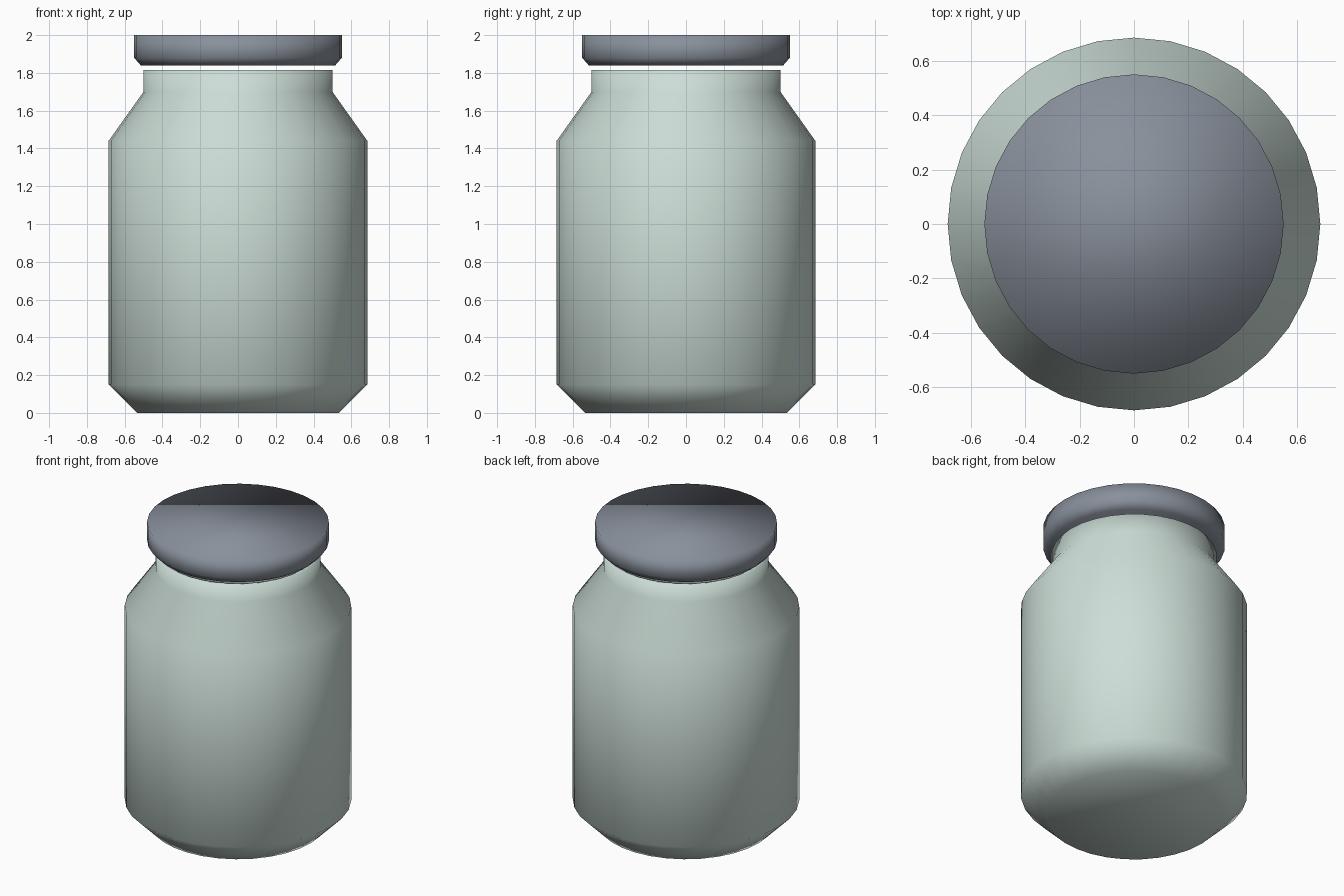
import bpy, bmesh, math

if "Cube" in bpy.data.objects:
    bpy.data.objects.remove(bpy.data.objects["Cube"])

SIDES = 32


def material(name, color):
    mat = bpy.data.materials.new(name)
    mat.diffuse_color = (*color, 1)
    mat.use_nodes = True
    mat.node_tree.nodes["Principled BSDF"].inputs["Base Color"].default_value = mat.diffuse_color
    return mat


def turned(name, profile, mat, cap_top):
    """Closed-bottom round part from a (radius, z) profile, smooth all over."""
    bm = bmesh.new()
    rings = [[bm.verts.new((r * math.cos(2 * math.pi * i / SIDES),
                            r * math.sin(2 * math.pi * i / SIDES), z))
              for i in range(SIDES)] for r, z in profile]
    for low, high in zip(rings, rings[1:]):
        for i in range(SIDES):
            j = (i + 1) % SIDES
            bm.faces.new((low[i], low[j], high[j], high[i]))
    bm.faces.new(rings[0][::-1])
    if cap_top:
        bm.faces.new(rings[-1])
    for f in bm.faces:
        f.smooth = True
    mesh = bpy.data.meshes.new(name)
    bm.to_mesh(mesh)
    bm.free()
    mesh.materials.append(mat)
    obj = bpy.data.objects.new(name, mesh)
    bpy.context.collection.objects.link(obj)
    return obj


# Jar body: chamfered base, straight wall, sloped shoulder, open neck
jar = turned("jar_body",
             [(0.535, 0), (0.685, 0.15), (0.685, 1.44), (0.5, 1.70), (0.5, 1.815)],
             material("pale_glass", (0.61, 0.73, 0.68)), False)
wall = jar.modifiers.new("wall", 'SOLIDIFY')
wall.thickness = 0.02
wall.offset = -1

# Lid: disc with a chamfered lower edge, hovering just above the neck
turned("lid", [(0.515, 1.84), (0.55, 1.88), (0.55, 2.0)],
       material("grey_metal", (0.25, 0.28, 0.33)), True)
